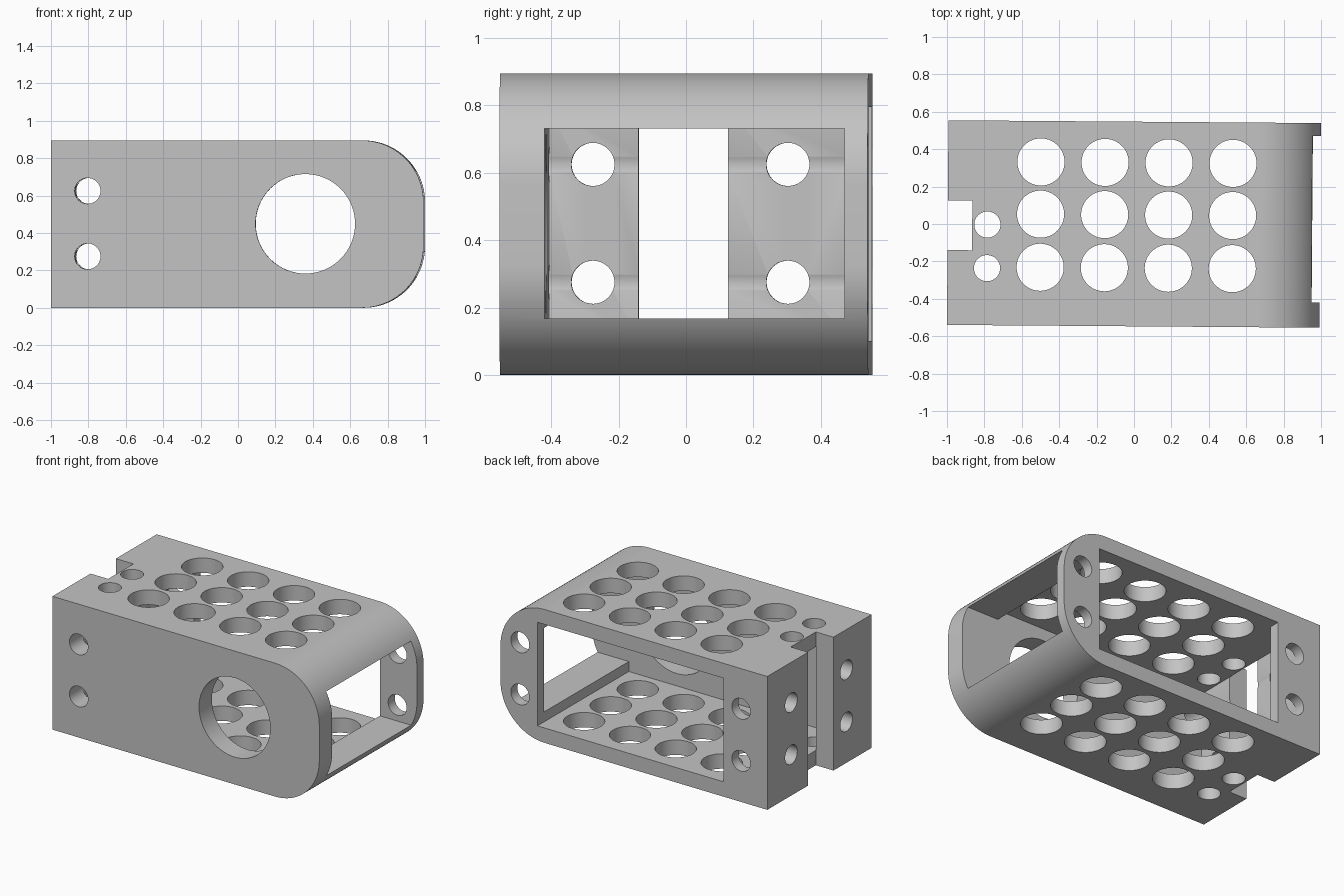
import bpy, bmesh, math
from mathutils import Matrix, Vector

if "Cube" in bpy.data.objects:
    bpy.data.objects.remove(bpy.data.objects["Cube"])

# Main dimensions
HALF_L, HALF_W, HEIGHT, ROUND = 0.996, 0.547, 0.895, 0.33
FRONT_IN, BACK_IN = -0.4125, 0.4775
END_IN, NOSE_IN = -0.865, 0.72
FLOOR, CEIL = 0.1, 0.795

grey = bpy.data.materials.new("plain grey")
grey.use_nodes = True
grey.diffuse_color = (0.55, 0.55, 0.55, 1)
grey.node_tree.nodes["Principled BSDF"].inputs["Base Color"].default_value = (0.55, 0.55, 0.55, 1)


def make_object(name, bm):
    bmesh.ops.recalc_face_normals(bm, faces=bm.faces)
    mesh = bpy.data.meshes.new(name)
    bm.to_mesh(mesh)
    bm.free()
    mesh.materials.append(grey)
    obj = bpy.data.objects.new(name, mesh)
    bpy.context.collection.objects.link(obj)
    return obj


# Housing block: side profile with a rounded nose, extruded across the width
profile = [(-HALF_L, 0)]
steps = 24
for cz, start in ((ROUND, -90), (HEIGHT - ROUND, 0)):
    for i in range(steps + 1):
        a = math.radians(start + 90 * i / steps)
        profile.append((HALF_L - ROUND + ROUND * math.cos(a), cz + ROUND * math.sin(a)))
profile.append((-HALF_L, HEIGHT))
bm = bmesh.new()
face = bm.faces.new([bm.verts.new((x, -HALF_W, z)) for x, z in profile])
side = bmesh.ops.extrude_face_region(bm, geom=[face])["geom"]
bmesh.ops.translate(bm, vec=(0, 2 * HALF_W, 0),
                    verts=[v for v in side if isinstance(v, bmesh.types.BMVert)])
housing = make_object("housing", bm)


def cut(bm):
    cutter = make_object("cutter", bm)
    cutter.hide_render = True
    mod = housing.modifiers.new("cut", "BOOLEAN")
    mod.operation, mod.solver, mod.object = "DIFFERENCE", "EXACT", cutter
    bpy.context.view_layer.objects.active = housing
    bpy.ops.object.modifier_apply(modifier=mod.name)
    mesh = cutter.data
    bpy.data.objects.remove(cutter)
    bpy.data.meshes.remove(mesh)


def cut_box(xs, ys, zs):
    bm = bmesh.new()
    size = [b - a for a, b in (xs, ys, zs)]
    mid = [(a + b) / 2 for a, b in (xs, ys, zs)]
    bmesh.ops.create_cube(bm, size=1, matrix=Matrix.Translation(mid) @ Matrix.Diagonal((*size, 1)))
    cut(bm)


def cut_holes(axis, centres, radius, depth):
    """Drill round holes of the given depth along an axis, all in one cut."""
    turn = Vector((0, 0, 1)).rotation_difference(Vector(axis)).to_matrix().to_4x4()
    bm = bmesh.new()
    for c in centres:
        bmesh.ops.create_cone(bm, cap_ends=True, segments=64, radius1=radius, radius2=radius,
                              depth=depth, matrix=Matrix.Translation(c) @ turn)
    cut(bm)


# Hollow inside, back window, nose window and end slot
cut_box((END_IN, NOSE_IN), (FRONT_IN, BACK_IN), (FLOOR, CEIL))
cut_box((-0.67, NOSE_IN), (0, 0.8), (FLOOR, CEIL))
cut_box((0.5, 1.3), (FRONT_IN, BACK_IN), (0.167, 0.731))
cut_box((-1.3, END_IN), (-0.147, 0.118), (-0.3, 1.2))

# Hole grid and small holes through top and bottom plates
mid = HEIGHT / 2
cut_holes((0, 0, 1), [(x, y, mid) for x in (-0.5, -0.157, 0.185, 0.527)
                      for y in (0.328, 0.049, -0.235)], 0.126, 1.5)
cut_holes((0, 0, 1), [(-0.784, y, mid) for y in (-0.009, -0.242)], 0.07, 1.5)

# Large front hole, then paired screw holes in sides, nose and end wall
cut_holes((0, 1, 0), [(0.364, -0.5, 0.449)], 0.266, 0.6)
levels = (0.275, 0.625)
cut_holes((0, 1, 0), [(-0.8, 0, z) for z in levels], 0.069, 1.5)
cut_holes((0, 1, 0), [(0.85, 0.6, z) for z in levels], 0.069, 0.5)
cut_holes((1, 0, 0), [(-1, y, z) for y in (-0.283, 0.296) for z in levels], 0.064, 0.5)

# Slight turn about the vertical, and smooth curved walls
housing.data.transform(Matrix.Rotation(-0.0075, 4, "Z"))
bpy.ops.object.select_all(action="DESELECT")
housing.select_set(True)
bpy.context.view_layer.objects.active = housing
bpy.ops.object.shade_smooth_by_angle(angle=math.radians(30))
